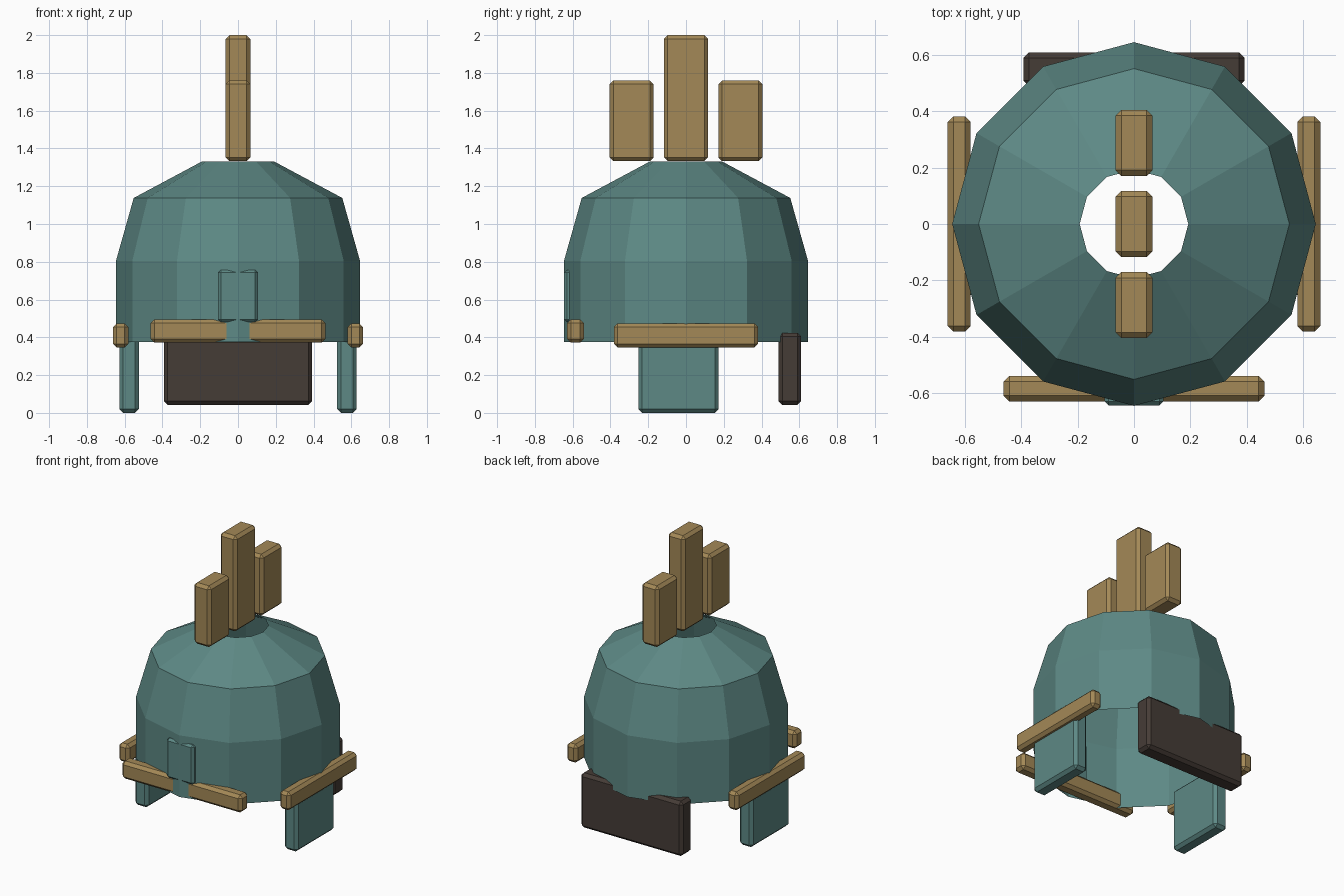
import bpy, bmesh
from math import cos, sin, tau

if "Cube" in bpy.data.objects:
    bpy.data.objects.remove(bpy.data.objects["Cube"])


def material(name, color):
    m = bpy.data.materials.new(name)
    m.diffuse_color = (*color, 1)
    m.use_nodes = True
    m.node_tree.nodes["Principled BSDF"].inputs["Base Color"].default_value = m.diffuse_color
    return m


TEAL = material("teal_steel", (0.11, 0.25, 0.235))
BRASS = material("brass", (0.37, 0.25, 0.095))
DARK = material("dark_leather", (0.06, 0.045, 0.037))


def add_object(name, bm, mat):
    mesh = bpy.data.meshes.new(name)
    bm.to_mesh(mesh)
    bm.free()
    mesh.materials.append(mat)
    obj = bpy.data.objects.new(name, mesh)
    bpy.context.collection.objects.link(obj)
    return obj


def block(name, xs, ys, zs, mat, bevel=0.02):
    """Chamfered box given by its extent on each axis."""
    bm = bmesh.new()
    bmesh.ops.create_cube(bm, size=1)
    for v in bm.verts:
        for i, (lo, hi) in enumerate((xs, ys, zs)):
            v.co[i] = hi if v.co[i] > 0 else lo
    mod = add_object(name, bm, mat).modifiers.new("chamfer", 'BEVEL')
    mod.width = bevel
    mod.segments = 1


# Dome: 12-sided shell, open at the top and bottom
SIDES = 12
profile = [(0.646, 0.375), (0.646, 0.805), (0.552, 1.138), (0.193, 1.33)]
bm = bmesh.new()
rings = [[bm.verts.new((r * cos(tau * i / SIDES), r * sin(tau * i / SIDES), z))
          for i in range(SIDES)] for r, z in profile]
for low, high in zip(rings, rings[1:]):
    for i in range(SIDES):
        j = (i + 1) % SIDES
        bm.faces.new((low[i], low[j], high[j], high[i]))
add_object("helmet_dome", bm, TEAL)

# Front brow bar and nose plate
block("brow_bar", (-0.463, 0.463), (-0.63, -0.54), (0.372, 0.495), BRASS)
block("nose_plate", (-0.105, 0.105), (-0.645, -0.575), (0.48, 0.757), TEAL, 0.015)

# Cheek guards and side bars, mirrored left and right
for side, s in (("left", -1), ("right", 1)):
    block(f"cheek_guard_{side}", sorted((s * 0.525, s * 0.628)), (-0.252, 0.173),
          (0, 0.44), TEAL)
    block(f"side_bar_{side}", sorted((s * 0.58, s * 0.662)), (-0.382, 0.382),
          (0.346, 0.474), BRASS)

# Neck guard at the back
block("neck_guard", (-0.393, 0.393), (0.49, 0.61), (0.042, 0.424), DARK)

# Crest: tall middle fin with a shorter one before and behind
for part, y, top in (("front", -0.288, 1.76), ("middle", 0, 2.0), ("back", 0.288, 1.76)):
    block(f"crest_{part}", (-0.065, 0.065), (y - 0.117, y + 0.117), (1.333, top), BRASS)
